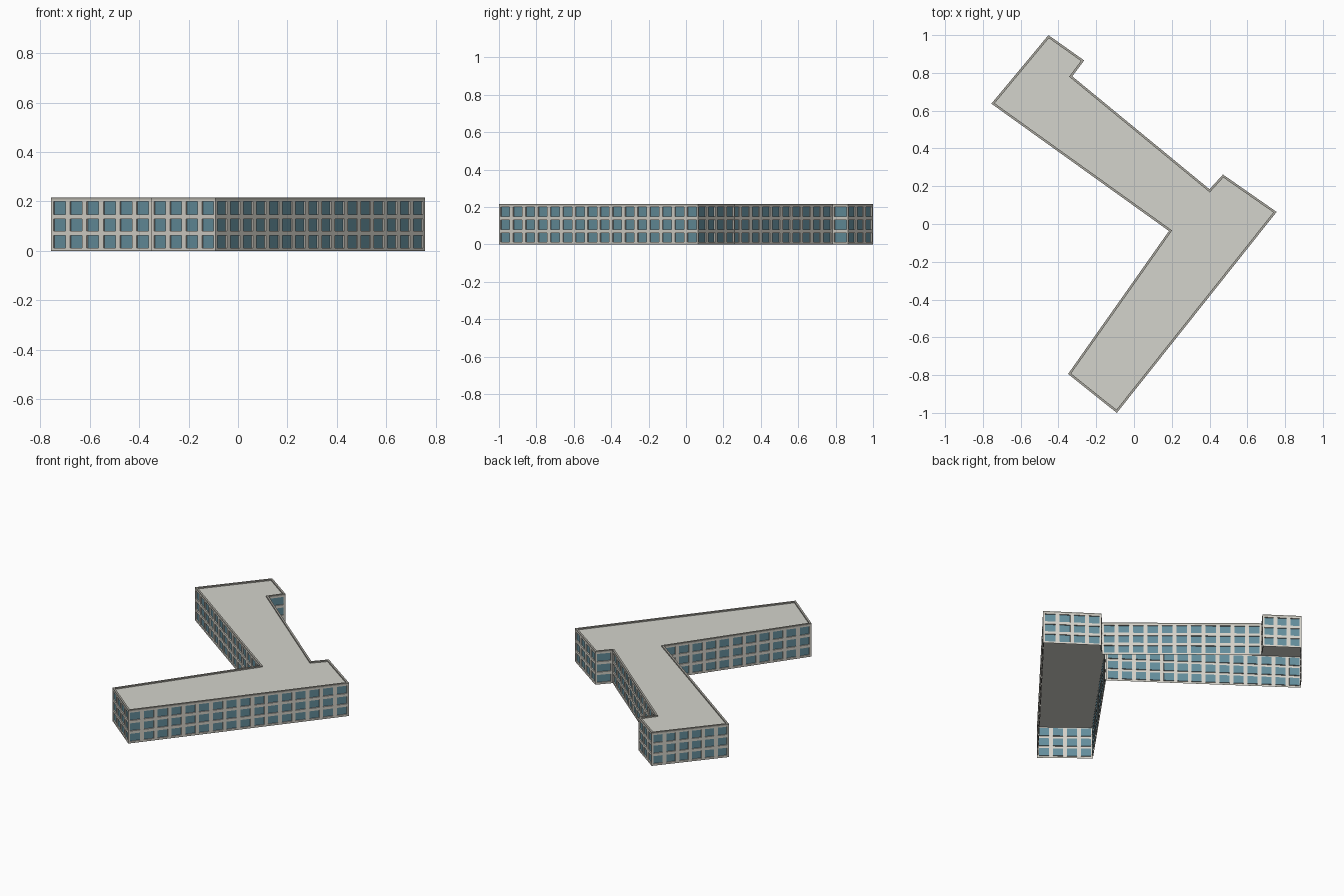
import bpy, bmesh
from mathutils import Vector

if "Cube" in bpy.data.objects:
    bpy.data.objects.remove(bpy.data.objects["Cube"])

# Footprint, counter-clockwise: (x, y, number of window bays on the wall that starts here)
PLAN = [(-0.091, -1.0, 16), (0.755, 0.064, 4), (0.471, 0.262, 1), (0.40, 0.184, 11),
        (-0.327, 0.782, 1), (-0.264, 0.866, 3), (-0.453, 1.0, 6), (-0.755, 0.637, 14),
        (0.185, -0.037, 11), (-0.349, -0.794, 4)]
PTS = [Vector((x, y, 0)) for x, y, n in PLAN]
BASE, WALL_TOP, TOP, ROOF = 0.004, 0.208, 0.217, 0.209
PIER, RECESS, RIM = 0.023, 0.007, 0.012
ROWS = [(0.012, 0.062), (0.08, 0.13), (0.148, 0.199)]


def material(name, rgb):
    m = bpy.data.materials.new(name)
    lin = [((c / 255 + 0.055) / 1.055) ** 2.4 for c in rgb]
    m.diffuse_color = (*lin, 1)
    m.use_nodes = True
    m.node_tree.nodes["Principled BSDF"].inputs["Base Color"].default_value = m.diffuse_color
    return m


WALL = material("wall stone", (212, 209, 200))
GLASS = material("window glass", (100, 142, 156))
ROOFING = material("roof grey", (212, 212, 204))
TRIM = material("trim grey", (166, 164, 156))


def make(name, bm, *mats):
    me = bpy.data.meshes.new(name)
    bm.to_mesh(me)
    bm.free()
    for m in mats:
        me.materials.append(m)
    ob = bpy.data.objects.new(name, me)
    bpy.context.collection.objects.link(ob)
    return ob


def inset(points, d):
    """Footprint moved inward by d with mitred corners."""
    out = []
    for i, p in enumerate(points):
        a = (p - points[i - 1]).normalized()
        b = (points[(i + 1) % len(points)] - p).normalized()
        na, nb = Vector((-a.y, a.x, 0)), Vector((-b.y, b.x, 0))
        out.append(p + (na + nb) * d / (1 + na.dot(nb)))
    return out


def ring(bm, pts, z):
    return [bm.verts.new((p.x, p.y, z)) for p in pts]


def bridge(bm, low, high):
    for i in range(len(low)):
        j = (i + 1) % len(low)
        bm.faces.new((low[i], low[j], high[j], high[i]))


# Walls: a grid of piers and bands on each side, window cells pushed inward
bm = bmesh.new()
zs = [BASE] + [z for row in ROWS for z in row] + [WALL_TOP]
for i, (x, y, bays) in enumerate(PLAN):
    a, b = PTS[i], PTS[(i + 1) % len(PTS)]
    length = (b - a).length
    pitch = length / bays
    us = [0.0]
    for k in range(bays):
        us += [k * pitch + PIER / 2, (k + 1) * pitch - PIER / 2]
    us.append(length)
    d = (b - a).normalized()
    grid = [[bm.verts.new(a + d * u + Vector((0, 0, z))) for z in zs] for u in us]
    panes = []
    for c in range(len(us) - 1):
        for r in range(len(zs) - 1):
            f = bm.faces.new((grid[c][r], grid[c + 1][r], grid[c + 1][r + 1], grid[c][r + 1]))
            if c % 2 and r % 2:
                panes.append(f)
    inward = Vector((-d.y, d.x, 0)) * RECESS
    for f in bmesh.ops.extrude_discrete_faces(bm, faces=panes)["faces"]:
        f.material_index = 1
        bmesh.ops.translate(bm, verts=f.verts, vec=inward)
bmesh.ops.remove_doubles(bm, verts=bm.verts, dist=0.0001)
make("walls", bm, WALL, GLASS)

# Base: thin plinth band, the shell is open underneath
bm = bmesh.new()
bridge(bm, ring(bm, PTS, 0), ring(bm, PTS, BASE))
make("base", bm, TRIM)

# Parapet: raised rim around the roof edge
bm = bmesh.new()
inner = inset(PTS, RIM)
rings = [ring(bm, PTS, WALL_TOP), ring(bm, PTS, TOP), ring(bm, inner, TOP), ring(bm, inner, ROOF)]
for lo, hi in zip(rings, rings[1:]):
    bridge(bm, lo, hi)
make("parapet", bm, TRIM)

# Roof deck reaching the outer walls under the parapet
bm = bmesh.new()
bm.faces.new(ring(bm, PTS, ROOF))
make("roof", bm, ROOFING)
